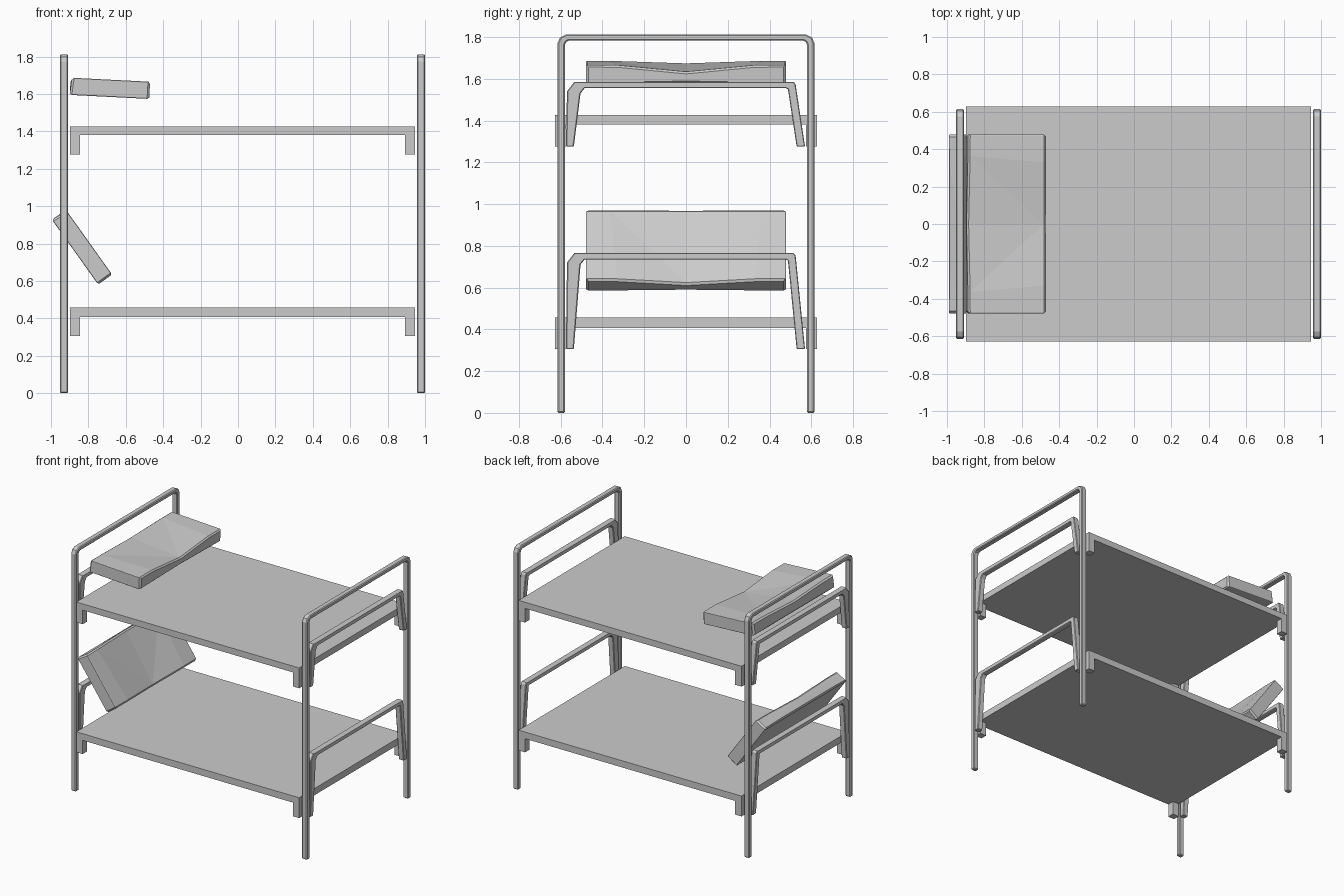
import bpy, bmesh, math
from mathutils import Matrix

if "Cube" in bpy.data.objects:
    bpy.data.objects.remove(bpy.data.objects["Cube"])

grey = bpy.data.materials.new("light grey")
grey.diffuse_color = (0.6, 0.6, 0.6, 1)
grey.use_nodes = True
grey.node_tree.nodes["Principled BSDF"].inputs["Base Color"].default_value = grey.diffuse_color


def finish(name, bm, bevel=0.0):
    bmesh.ops.recalc_face_normals(bm, faces=bm.faces)
    mesh = bpy.data.meshes.new(name)
    bm.to_mesh(mesh)
    bm.free()
    mesh.materials.append(grey)
    obj = bpy.data.objects.new(name, mesh)
    bpy.context.collection.objects.link(obj)
    if bevel:
        mod = obj.modifiers.new("soft edges", 'BEVEL')
        mod.width = bevel
        mod.segments = 1
        mod.limit_method = 'ANGLE'
        mod.angle_limit = math.radians(60)
    return obj


def hoop(name, outer, inner, x0, x1, bevel):
    """Bar bent in the y-z plane: quads between outer and inner paths, x0 to x1."""
    bm = bmesh.new()
    rings = [[bm.verts.new((x, *p)) for x, p in ((x0, o), (x1, o), (x1, i), (x0, i))]
             for o, i in zip(outer, inner)]
    for a, b in zip(rings, rings[1:]):
        for k in range(4):
            bm.faces.new((a[k], a[(k + 1) % 4], b[(k + 1) % 4], b[k]))
    bm.faces.new(rings[0])
    bm.faces.new(rings[-1][::-1])
    return finish(name, bm, bevel)


def add_box(bm, x0, x1, y0, y1, z0, z1):
    m = Matrix.Translation(((x0 + x1) / 2, (y0 + y1) / 2, (z0 + z1) / 2)) \
        @ Matrix.Diagonal((x1 - x0, y1 - y0, z1 - z0, 1))
    bmesh.ops.create_cube(bm, size=1, matrix=m)


def mirrored(half):
    return half + [(-y, z) for y, z in reversed(half)]


levels = (("lower", 0.407, 0.457, 0.305, 0.765), ("upper", 1.38, 1.427, 1.275, 1.585))

# End frames and the smaller rails inside them
for side, x0, x1 in (("head", -0.952, -0.909), ("foot", 0.957, 1.0)):
    hoop(side + "_frame",
         mirrored([(-.615, 0), (-.615, 1.772), (-.603, 1.798), (-.575, 1.812)]),
         mirrored([(-.58, 0), (-.58, 1.762), (-.574, 1.776), (-.562, 1.783)]),
         x0, x1, 0.006)
    for level, _, _, b, t in levels:
        hoop(f"{level}_{side}_rail",
             [(-.575, b), (-.57, t - .045), (-.535, t), (.515, t), (.525, t - .012), (.57, b)],
             [(-.537, b), (-.505, t - .055), (-.485, t - .03), (.478, t - .03),
              (.488, t - .035), (.53, b)],
             x0, x1, 0.004)

# Bed platforms with a short block under every corner
for level, z0, z1, b, _ in levels:
    bm = bmesh.new()
    add_box(bm, -.898, .945, -.627, .627, z0, z1)
    for x0, x1 in ((-.898, -.845), (.892, .945)):
        for y0, y1 in ((-.627, -.575), (.575, .627)):
            add_box(bm, x0, x1, y0, y1, b, z0)
    finish(level + "_platform", bm)


def pillow(name, x, z, angle):
    """Flat cushion sagging along the middle of its front edge."""
    bm = bmesh.new()
    rings = []
    for y, sag in ((-.478, 0), (-.33, .004), (0, 1), (.33, .004), (.478, 0)):
        prof = [(-.213, -.046), (.213, -.046 + .006 * sag),
                (.213, .046 - .032 * sag), (-.205 - .006 * sag, .046 - .012 * sag)]
        rings.append([bm.verts.new((u, y, w)) for u, w in prof])
    for a, b in zip(rings, rings[1:]):
        for k in range(4):
            bm.faces.new((a[k], a[(k + 1) % 4], b[(k + 1) % 4], b[k]))
    bm.faces.new(rings[0])
    bm.faces.new(rings[-1][::-1])
    bmesh.ops.triangulate(bm, faces=bm.faces)
    obj = finish(name, bm, 0.01)
    obj.location = (x, 0, z)
    obj.rotation_euler = (0, math.radians(angle), 0)


# Pillows: one lying flat above, one leaning on the head rail below
pillow("upper_pillow", -.685, 1.63, 2.9)
pillow("lower_pillow", -.834, .781, 54.5)
